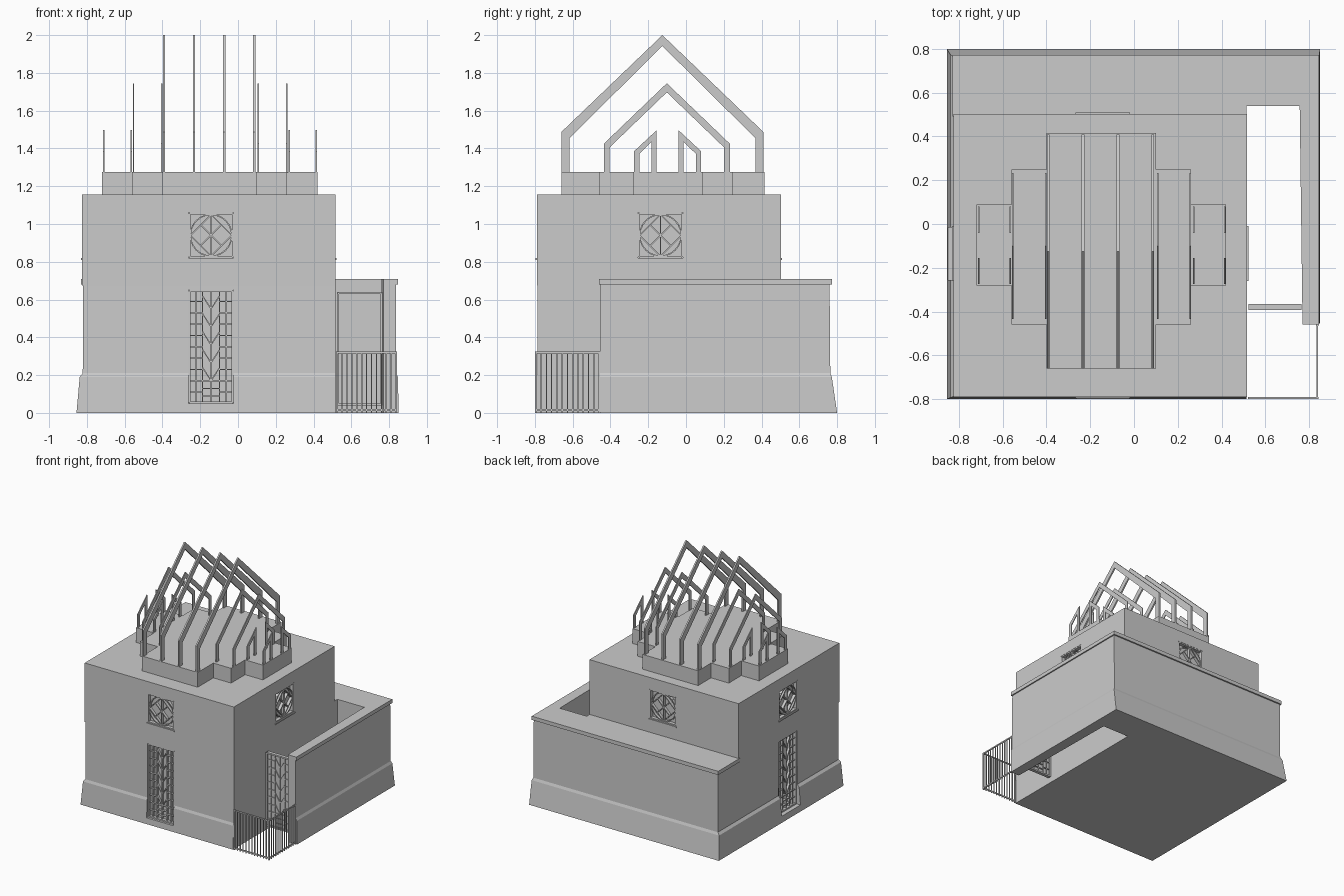
import bpy, bmesh, math
from mathutils import Matrix, Vector

if "Cube" in bpy.data.objects:
    bpy.data.objects.remove(bpy.data.objects["Cube"])

stone = bpy.data.materials.new("light grey stone")
stone.diffuse_color = (0.6, 0.6, 0.6, 1)
stone.use_nodes = True
stone.node_tree.nodes["Principled BSDF"].inputs["Base Color"].default_value = stone.diffuse_color


def finish(name, bm):
    bmesh.ops.recalc_face_normals(bm, faces=bm.faces)
    me = bpy.data.meshes.new(name)
    bm.to_mesh(me)
    bm.free()
    me.materials.append(stone)
    ob = bpy.data.objects.new(name, me)
    bpy.context.collection.objects.link(ob)
    return ob


def loft(name, rings):
    """Closed solid through rings of 3D points with equal counts."""
    bm = bmesh.new()
    vs = [[bm.verts.new(p) for p in r] for r in rings]
    n = len(vs[0])
    for a, b in zip(vs, vs[1:]):
        for i in range(n):
            j = (i + 1) % n
            bm.faces.new((a[i], a[j], b[j], b[i]))
    bm.faces.new(vs[0][::-1])
    bm.faces.new(vs[-1])
    return finish(name, bm)


def prism_z(name, pts, z0, z1):
    return loft(name, [[(x, y, z) for x, y in pts] for z in (z0, z1)])


def prism_x(name, pts, x, t):
    return loft(name, [[(x + s * t / 2, y, z) for y, z in pts] for s in (-1, 1)])


def add_box(bm, lo, hi, M=Matrix()):
    c = [(a + b) / 2 for a, b in zip(lo, hi)]
    s = [b - a for a, b in zip(lo, hi)]
    bmesh.ops.create_cube(bm, size=1, matrix=M @ Matrix.Translation(c) @ Matrix.Diagonal((*s, 1)))


def add_bar(bm, M, p, q, w, y0, y1):
    """Flat bar from p to q in the local xz plane."""
    d = Vector((q[0] - p[0], q[1] - p[1]))
    R = Matrix.Translation((p[0], 0, p[1])) @ Matrix.Rotation(-math.atan2(d.y, d.x), 4, 'Y')
    add_box(bm, (0, y0, -w / 2), (d.length, y1, w / 2), M @ R)


def place(x, y, z, deg):
    return Matrix.Translation((x, y, z)) @ Matrix.Rotation(math.radians(deg), 4, 'Z')


def cut(ob, M, w, h):
    """Recess of width w and height h, 0.03 deep, facing local -y."""
    bm = bmesh.new()
    add_box(bm, (-w / 2, -0.12, -h / 2), (w / 2, 0.03, h / 2), M)
    cutter = finish("recess_cutter", bm)
    cutter.hide_render = True
    mod = ob.modifiers.new("recess", 'BOOLEAN')
    mod.operation, mod.solver, mod.object = 'DIFFERENCE', 'EXACT', cutter
    bpy.context.view_layer.objects.active = ob
    bpy.ops.object.modifier_apply(modifier=mod.name)
    bpy.data.objects.remove(cutter)


def frame_segments(w, h):
    a, b = w / 2 - 0.005, h / 2 - 0.005
    return [((-a, -b), (a, -b)), ((-a, b), (a, b)), ((-a, -b), (-a, b)), ((a, -b), (a, b))]


def door_grille(name, M, panel=False):
    bm = bmesh.new()
    w, h = 0.24, 0.60
    for p, q in frame_segments(w, h):
        add_bar(bm, M, p, q, 0.012, 0.004, 0.031)
    segs = [((0, -0.3), (0, 0.3))]
    for s in (-1, 1):
        segs += [((s * u, -0.3), (s * u, 0.3)) for u in (0.045, 0.08)]
        # side ladders
        segs += [((s * 0.045, -0.3 + 0.06 * k), (s * 0.115, -0.3 + 0.06 * k)) for k in range(1, 10)]
        # chevrons pointing down
        segs += [((0, -0.18 + 0.095 * k), (s * 0.045, -0.11 + 0.095 * k)) for k in range(5)]
    segs += [((-0.045, z), (0.045, z)) for z in (-0.26, -0.22, -0.18)]
    for p, q in segs:
        add_bar(bm, M, p, q, 0.006, 0.012, 0.031)
    if panel:
        add_box(bm, (-w / 2, 0.018, -h / 2), (w / 2, 0.022, h / 2), M)
    return finish(name, bm)


def window_grille(name, M):
    bm = bmesh.new()
    for p, q in frame_segments(0.24, 0.24):
        add_bar(bm, M, p, q, 0.01, 0.002, 0.031)
    r = 0.11
    ring = [(r * math.cos(math.tau * i / 24), r * math.sin(math.tau * i / 24)) for i in range(25)]
    segs = list(zip(ring, ring[1:]))
    diamond = [(r, 0), (0, r), (-r, 0), (0, -r), (r, 0)]
    segs += list(zip(diamond, diamond[1:]))
    segs += [((0, -r), (0, r)), ((-0.055, -0.055), (0.055, 0.055)), ((-0.055, 0.055), (0.055, -0.055))]
    for p, q in segs:
        add_bar(bm, M, p, q, 0.007, 0.008, 0.031)
    # sill
    add_box(bm, (-0.125, -0.006, -0.13), (0.125, 0.031, -0.12), M)
    return finish(name, bm)


# Lower walls with flared plinth around the open side court
def body_ring(z, l, f, r, b):
    return [(x, y, z) for x, y in ((l, f), (0.515, f), (0.515, 0.54), (0.757, 0.54),
                                   (0.77, -0.455), (r, -0.455), (r, b), (l, b))]


lower = loft("lower_walls", [body_ring(*a) for a in (
    (0, -0.855, -0.80, 0.85, 0.80), (0.19, -0.838, -0.793, 0.847, 0.772),
    (0.21, -0.822, -0.786, 0.838, 0.764), (0.69, -0.82, -0.785, 0.836, 0.76))])

# Coping on the back wing and court wall
prism_z("coping", [(-0.83, 0.49), (0.515, 0.49), (0.515, 0.54), (0.757, 0.54), (0.77, -0.46),
                   (0.846, -0.46), (0.846, 0.772), (-0.83, 0.772)], 0.68, 0.71)

# Upper block
upper = prism_z("upper_block", [(-0.825, -0.79), (0.516, -0.79), (0.516, 0.503), (-0.825, 0.503)], 0.675, 1.155)

# Doors and windows
for name, M in (("front_door", place(-0.1425, -0.785, 0.35, 0)), ("left_door", place(-0.82, -0.135, 0.35, -90))):
    cut(lower, M, 0.24, 0.60)
    door_grille(name, M)
door_grille("court_gate", place(0.645, -0.397, 0.34, 0), True)
for name, x, y, deg in (("front", -0.1425, -0.79, 0), ("right", 0.516, -0.135, 90),
                        ("back", -0.1425, 0.503, 180), ("left", -0.825, -0.135, -90)):
    M = place(x, y, 0.94, deg)
    cut(upper, M, 0.24, 0.24)
    window_grille(name + "_window", M)

# Stepped roof platform, outlined from three overlapping tiers (half width, front, back)
tiers = [(0.25, -0.66, 0.415), (0.41, -0.46, 0.25), (0.57, -0.28, 0.09)]
side = []
for k in (1, 2):
    outline = []
    for i, t in enumerate(tiers):
        outline.append((t[0], t[k]))
        if i < 2:
            outline.append((t[0], tiers[i + 1][k]))
    side.append(outline)
right = side[0] + side[1][::-1]
platform = [(-0.15 + x, y) for x, y in right] + [(-0.15 - x, y) for x, y in right[::-1]]
prism_z("roof_platform", platform, 1.15, 1.275)


# Gable frames
def gable(y0, y1, eave, peak, w, in_eave, in_peak):
    c, b = (y0 + y1) / 2, 1.27
    return [(y0, b), (y0, eave), (c, peak), (y1, eave), (y1, b),
            (y1 - w, b), (y1 - w, in_eave), (c, in_peak), (y0 + w, in_eave), (y0 + w, b)]


for x in (-0.392, -0.233, -0.073, 0.086):
    prism_x("large_gable_frame", gable(-0.66, 0.41, 1.487, 2.0, 0.043, 1.455, 1.942), x, 0.012)
for x in (-0.553, -0.403, 0.108, 0.258):
    prism_x("medium_gable_frame", gable(-0.435, 0.232, 1.425, 1.745, 0.03, 1.405, 1.697), x, 0.007)
half = [(-0.275, 1.27), (-0.275, 1.385), (-0.155, 1.497), (-0.155, 1.27),
        (-0.182, 1.27), (-0.182, 1.435), (-0.247, 1.372), (-0.247, 1.27)]
for x in (-0.71, -0.566, 0.272, 0.415):
    prism_x("small_half_frame", half, x, 0.007)
    prism_x("small_half_frame", [(-0.195 - y, z) for y, z in half], x, 0.007)

# Railing around the court entrance
bm = bmesh.new()
for M, length in ((place(0.525, -0.795, 0, 0), 0.312), (place(0.837, -0.795, 0, 90), 0.335)):
    for z in (0.015, 0.32):
        add_box(bm, (0, -0.004, z - 0.005), (length, 0.004, z + 0.005), M)
    n = 12
    for i in range(n + 1):
        u = length * i / n
        r = 0.005 if i in (0, n) else 0.003
        add_box(bm, (u - r, -r, 0), (u + r, r, 0.325), M)
finish("railing", bm)
